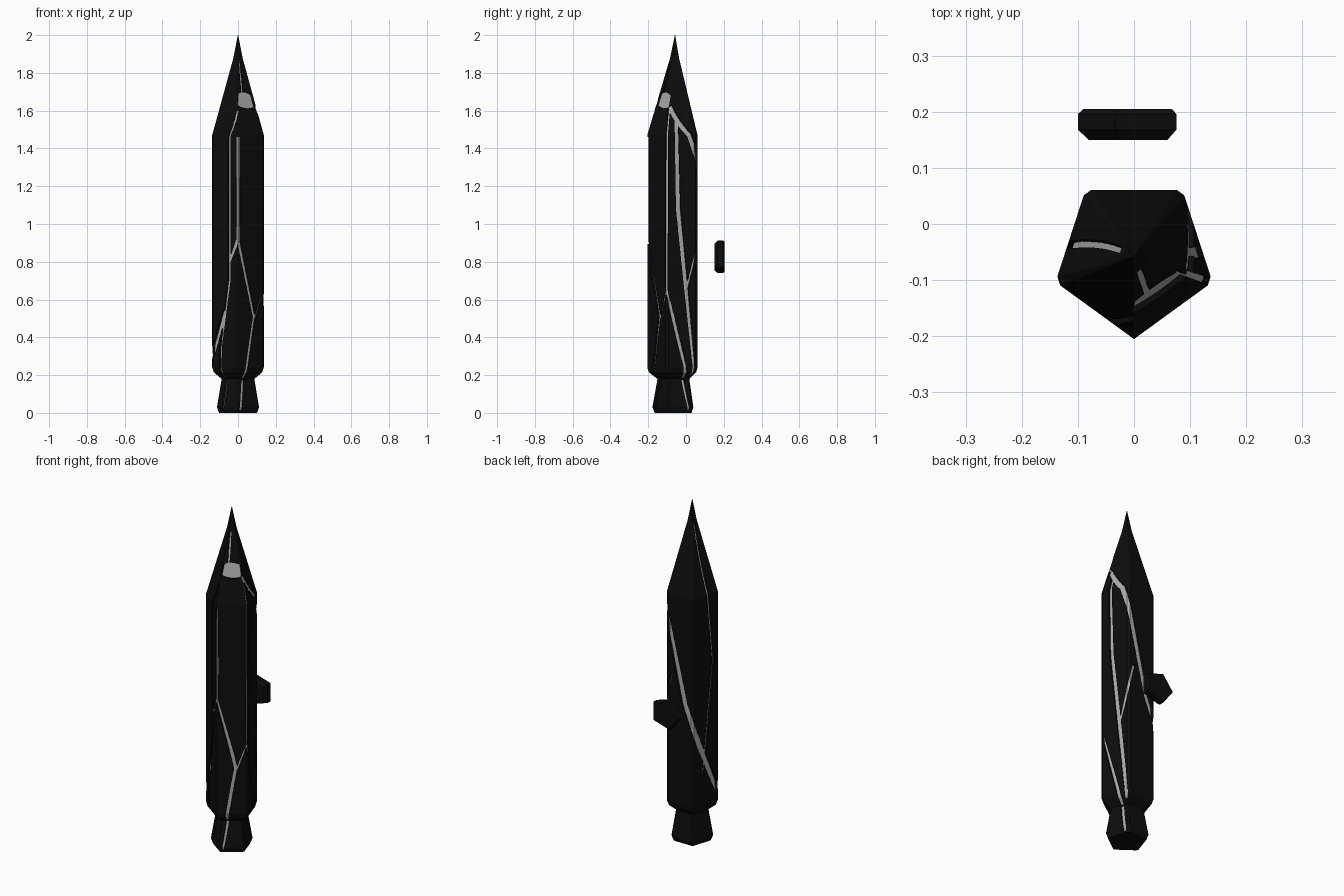
import bpy, bmesh, math
from mathutils import Vector

if "Cube" in bpy.data.objects:
    bpy.data.objects.remove(bpy.data.objects["Cube"])

CY = -0.058          # y of the pillar axis
TURN = math.tau / 5  # everything is five-sided
# (height, circumradius) of the pillar
PROFILE = [(0, .108), (.03, .12), (.18, .093), (.215, .138), (.24, .147),
           (1.47, .147), (1.88, .026), (2, .001)]


def material(name, v):
    m = bpy.data.materials.new(name)
    m.diffuse_color = (v, v, v, 1)
    m.use_nodes = True
    m.node_tree.nodes["Principled BSDF"].inputs["Base Color"].default_value = m.diffuse_color
    return m


BLACK, GREY = material("black_stone", .004), material("grey_core", .42)


def radius(z):
    for (z0, r0), (z1, r1) in zip(PROFILE, PROFILE[1:]):
        if z <= z1:
            return r0 + (r1 - r0) * (z - z0) / (z1 - z0)
    return PROFILE[-1][1]


def surface(s, z, offset=0):
    """Point on the pillar; s counts corners from the front one towards +x."""
    i = math.floor(s)
    a, b = [Vector((math.sin(k * TURN), -math.cos(k * TURN), 0)) for k in (i, i + 1)]
    p = a.lerp(b, s - i) * max(radius(z) + offset, .001)
    return p + Vector((0, CY, z))


def skin(name, rings, mat):
    """Closed tube through equal-length rings of points."""
    bm = bmesh.new()
    vs = [[bm.verts.new(p) for p in ring] for ring in rings]
    for a, b in zip(vs, vs[1:]):
        for i in range(len(a)):
            bm.faces.new((a[i - 1], a[i], b[i], b[i - 1]))
    bm.faces.new(vs[0][::-1])
    bm.faces.new(vs[-1])
    bmesh.ops.recalc_face_normals(bm, faces=bm.faces)
    me = bpy.data.meshes.new(name)
    bm.to_mesh(me)
    bm.free()
    me.materials.append(mat)
    ob = bpy.data.objects.new(name, me)
    bpy.context.collection.objects.link(ob)
    return ob


def crack_cutter(width, *path):
    """Ribbon along (s, z) points, sunk into the surface and narrower at its ends."""
    pts = []
    for a, b in zip(path, path[1:]):
        a, b = Vector(a), Vector(b)
        n = max(2, math.ceil(abs(b.x - a.x) * 8), math.ceil(abs(b.y - a.y) * 20))
        pts += [a.lerp(b, i / n) for i in range(n)]
    pts.append(Vector(path[-1]))
    rings = []
    for i, p in enumerate(pts):
        edge = 1.176 * max(radius(p.y), .03)
        d = pts[min(i + 1, len(pts) - 1)] - pts[max(i - 1, 0)]
        w = width * (.75 + .25 * math.sin(math.pi * i / (len(pts) - 1)))
        d = Vector((d.x * edge, d.y)).normalized() * w / 2
        l, r = (p.x - d.y / edge, p.y + d.x), (p.x + d.y / edge, p.y - d.x)
        rings.append([surface(*l, .03), surface(*r, .03), surface(*r, -.025), surface(*l, -.025)])
    cutter = skin("crack_cutter", rings, BLACK)
    cutter.hide_render = True
    return cutter


def pillar(name, inset, mat):
    # front corner sharp, the other four slightly chamfered
    stops = [0] + [k + d for k in range(1, 5) for d in (-.06, .06)]
    top = 2 if inset == 0 else 1.93
    return skin(name, [[surface(s, min(max(z, inset), top), -inset) for s in stops]
                       for z, r in PROFILE], mat)


# dark outer shell and the grey core seen through its cracks
shell = pillar("stone_shell", 0, BLACK)
core = pillar("inner_core", .012, GREY)

cutters = [
    # front edge split, with its right branch down to the foot
    crack_cutter(.024, (0, 1.46), (0, .92), (-.33, .8)),
    crack_cutter(.02, (0, .92), (.62, .51), (.3, .2), (.12, .01)),
    # left front face
    crack_cutter(.017, (0, 1.6), (-.33, 1.46), (-.33, .7), (-.65, .35), (-.7, .01)),
    # wide chip on the spire, and the split above it
    crack_cutter(.085, (0, 1.66), (1, 1.65)),
    crack_cutter(.014, (.3, 1.68), (.3, 1.86)),
    # long sweep over the right shoulder and down around the back
    crack_cutter(.034, (1, 1.62), (1.75, 1.47), (2, 1.35), (2.7, .84), (4, .29), (4.5, .54)),
    # right side
    crack_cutter(.026, (1.32, 1.54), (1.38, 1.08), (1.93, .2)),
    crack_cutter(.018, (1.66, .65), (2.2, 1)),
    crack_cutter(.018, (1, 1.62), (.98, .65), (.65, .5)),
    crack_cutter(.02, (.98, .65), (1.6, .25), (1.85, .01)),
    # left back face up to the tip
    crack_cutter(.016, (3.4, .42), (3.8, 1.08), (3.4, 1.86)),
]
for c in cutters:
    mod = shell.modifiers.new("crack", 'BOOLEAN')
    mod.operation, mod.solver, mod.object = 'DIFFERENCE', 'EXACT', c
    mod.use_self = True

# bake the cracks and drop the cutters
deps = bpy.context.evaluated_depsgraph_get()
baked = bpy.data.meshes.new_from_object(shell.evaluated_get(deps))
shell.modifiers.clear()
shell.data = baked
for c in cutters:
    bpy.data.objects.remove(c)


# floating five-sided shard behind the pillar, pointing to -x
def shard_ring(y, k):
    return [Vector((-.003 - .097 * k * math.cos(i * TURN), y,
                    .826 + .091 * k * math.sin(i * TURN))) for i in range(5)]


skin("floating_shard", [shard_ring(.15, .8), shard_ring(.168, 1),
                        shard_ring(.196, 1), shard_ring(.205, .9)], BLACK)
